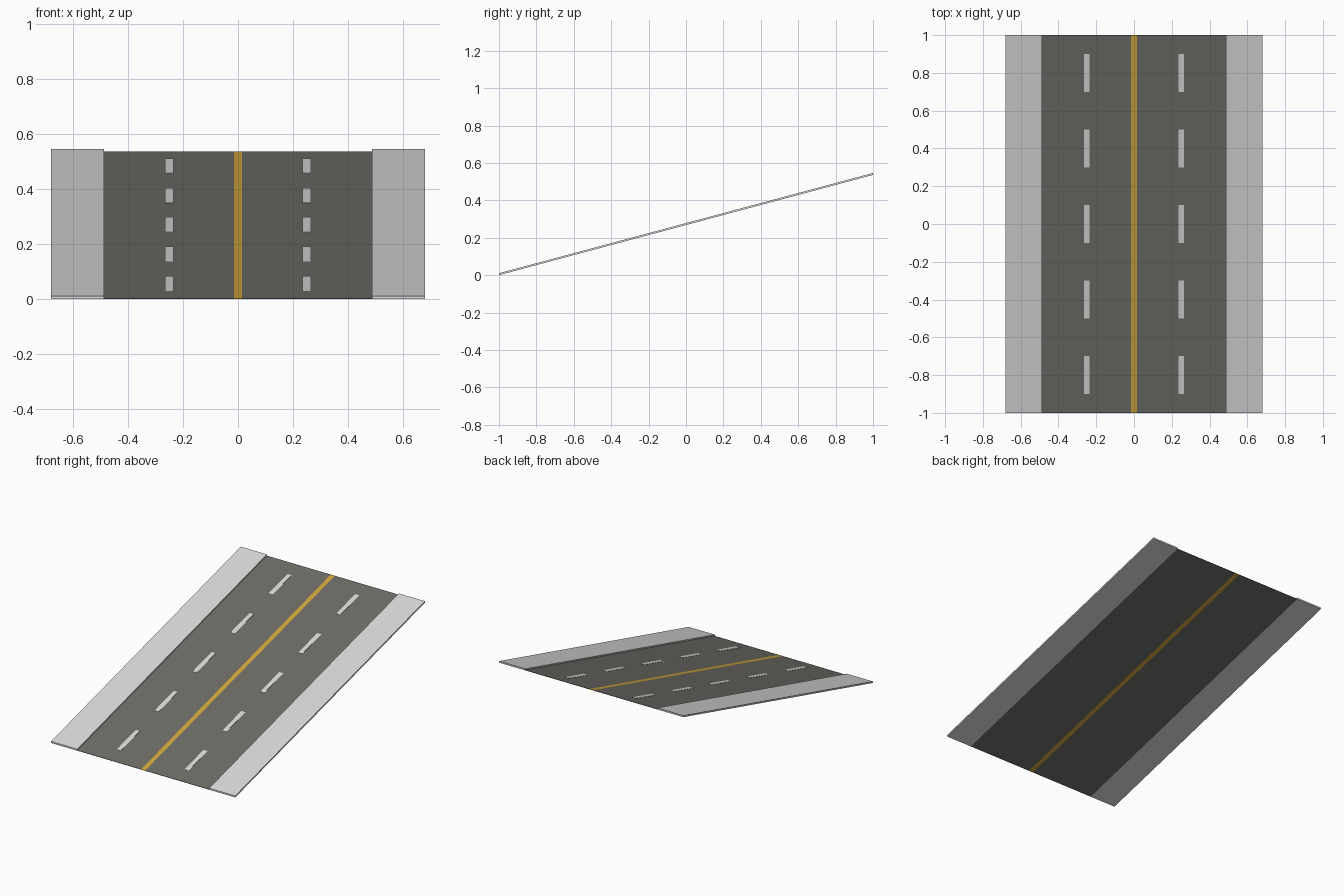
import bpy, bmesh, math

if "Cube" in bpy.data.objects:
    bpy.data.objects.remove(bpy.data.objects["Cube"])

SLOPE = math.tan(math.radians(15))  # ramp gradient


def material(name, rgb):
    m = bpy.data.materials.new(name)
    m.diffuse_color = (*rgb, 1)
    m.use_nodes = True
    m.node_tree.nodes["Principled BSDF"].inputs["Base Color"].default_value = m.diffuse_color
    return m


ASPHALT = material("asphalt_grey", (0.151, 0.148, 0.133))
YELLOW = material("line_yellow", (0.64, 0.38, 0.043))
PALE = material("pale_grey", (0.70, 0.70, 0.70))


def ramp_slab(name, x0, x1, y0, y1, low, high, mat):
    """Box whose top and bottom follow the ramp, low..high above its base."""
    bm = bmesh.new()
    bmesh.ops.create_cube(bm, size=1)
    for v in bm.verts:
        x = x1 if v.co.x > 0 else x0
        y = y1 if v.co.y > 0 else y0
        h = high if v.co.z > 0 else low
        v.co = (x, y, (y + 1) * SLOPE + h)
    mesh = bpy.data.meshes.new(name)
    bm.to_mesh(mesh)
    bm.free()
    mesh.materials.append(mat)
    obj = bpy.data.objects.new(name, mesh)
    bpy.context.collection.objects.link(obj)
    return obj


# Centre line, full depth so it also shows underneath
ramp_slab("centre_line", -0.015, 0.015, -1, 1, 0, 0.002, YELLOW)

for side, label in ((-1, "left"), (1, "right")):
    def span(a, b):
        return sorted((side * a, side * b))

    # Carriageway and raised pavement
    ramp_slab(f"road_{label}", *span(0.015, 0.487), -1, 1, 0, 0.002, ASPHALT)
    ramp_slab(f"sidewalk_{label}", *span(0.487, 0.68), -1, 1, 0, 0.0105, PALE)

    # Lane dashes, thin plates on the road
    for i in range(5):
        y = -0.8 + 0.4 * i
        ramp_slab(f"lane_dash_{label}_{i + 1}", *span(0.235, 0.265),
                  y - 0.1, y + 0.1, 0.0021, 0.0035, PALE)
